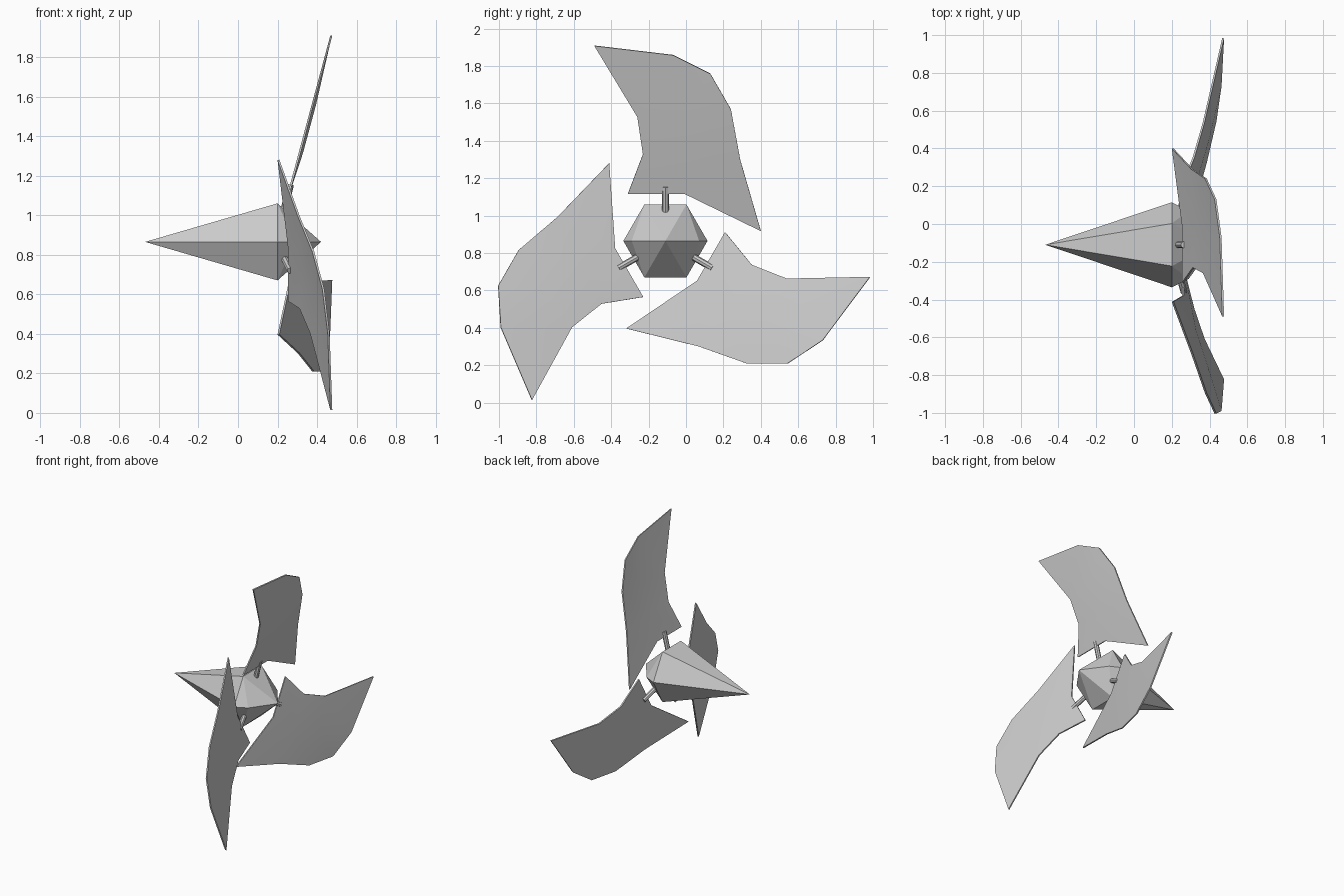
import bpy, math
from mathutils import Matrix, Vector

cube = bpy.data.objects.get("Cube")
if cube:
    bpy.data.objects.remove(cube, do_unlink=True)

grey = bpy.data.materials.new("plain grey")
grey.use_nodes = True
grey.diffuse_color = (0.6, 0.6, 0.6, 1)
grey.node_tree.nodes["Principled BSDF"].inputs["Base Color"].default_value = (0.6, 0.6, 0.6, 1)

HUB = Vector((0, -0.11, 0.865))


def mesh_object(name, verts, faces, smooth=False):
    mesh = bpy.data.meshes.new(name)
    mesh.from_pydata(verts, [], faces)
    mesh.materials.append(grey)
    mesh.polygons.foreach_set("use_smooth", [smooth] * len(faces))
    mesh.update()
    obj = bpy.data.objects.new(name, mesh)
    bpy.context.collection.objects.link(obj)
    return obj


def spin(k):
    # turn about the hub axis by thirds
    return (Matrix.Translation(HUB) @ Matrix.Rotation(k * math.tau / 3, 4, 'X')
            @ Matrix.Translation(-HUB))


# Hub: six-sided cone with a faceted cap
ring = [HUB + Vector((0.2, 0.225 * math.cos(a), 0.225 * math.sin(a)))
        for a in (i * math.tau / 6 for i in range(6))]
tail, nose = HUB + Vector((-0.47, 0, 0)), HUB + Vector((0.42, 0, 0))
sides = [HUB + Vector((0.29, s * 0.18, 0)) for s in (1, -1)]
T, N, R, L = 6, 7, 8, 9
faces = [(T, (i + 1) % 6, i) for i in range(6)]
for near, far, o in ((R, L, 0), (L, R, 3)):
    a, b, c, before = o, o + 1, o + 2, (o + 5) % 6
    faces += [(N, near, b), (near, a, b), (near, before, a),
              (N, b, c), (N, c, far)]
mesh_object("hub", ring + [tail, nose] + sides, faces)

# Blade outline: three columns of points, foot to tip, as (y, z)
rows = [[(-0.31, 1.12), (-0.01, 1.12), (0.40, 0.92)],
        [(-0.23, 1.33), (0.02, 1.32), (0.29, 1.30)],
        [(-0.26, 1.53), (0.00, 1.56), (0.24, 1.57)],
        [(-0.49, 1.91), (-0.07, 1.86), (0.13, 1.76)]]
blade_verts = []
for j, row in enumerate(rows):
    for i, (y, z) in enumerate(row):
        bulge = 0.012 if i == 1 and j in (1, 2) else 0
        blade_verts.append(Vector((0.2 + 0.27 * (z - 0.92) + bulge, y, z)))
blade_faces = [(3 * j + i, 3 * j + i + 1, 3 * j + i + 4, 3 * j + i + 3)
               for j in range(3) for i in range(2)]

for k, side in enumerate(("top", "front", "back")):
    turn = spin(k)
    blade = mesh_object(side + "_blade", [turn @ v for v in blade_verts],
                        blade_faces, smooth=True)
    solid = blade.modifiers.new("thickness", 'SOLIDIFY')
    solid.thickness = 0.01
    solid.offset = 1
    edge = blade.modifiers.new("sharp rim", 'EDGE_SPLIT')
    edge.split_angle = math.radians(40)

    # Rod joining the blade to the hub
    start, end = HUB + Vector((0.225, 0, 0.13)), HUB + Vector((0.265, 0, 0.29))
    bpy.ops.mesh.primitive_cylinder_add(vertices=8, radius=0.018, depth=(end - start).length)
    rod = bpy.context.object
    rod.name = side + "_rod"
    rod.data.materials.append(grey)
    aim = (end - start).to_track_quat('Z', 'Y').to_matrix().to_4x4()
    rod.matrix_world = turn @ Matrix.Translation((start + end) / 2) @ aim
